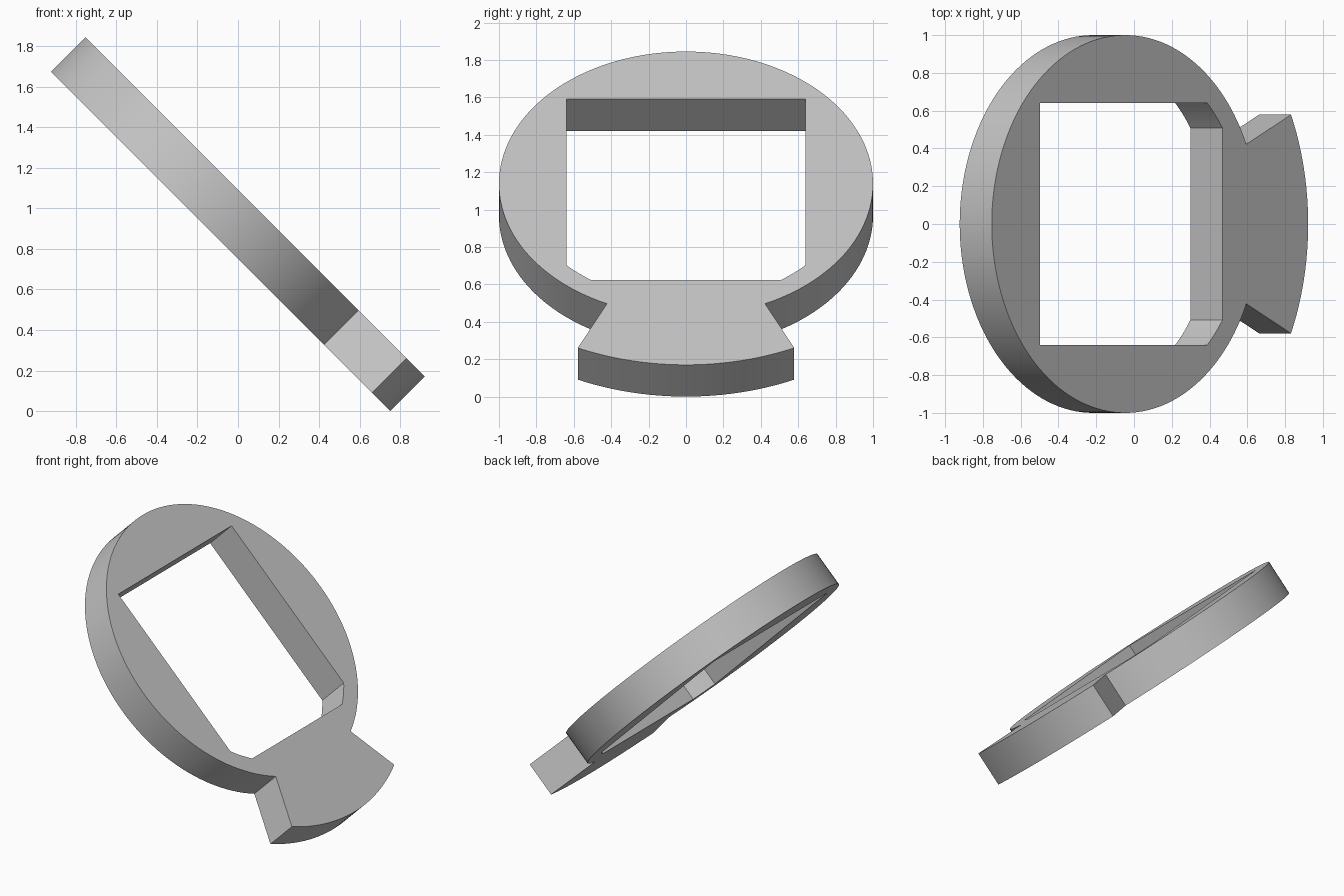
import bpy
import bmesh
from math import radians, cos, sin, acos, asin, degrees
from mathutils import Matrix, Vector

if "Cube" in bpy.data.objects:
    bpy.data.objects.remove(bpy.data.objects["Cube"])

THICKNESS = 0.24
RING_R, TAB_R, TAB_ANGLE = 1.0, 1.369, 25
HOLE_HALF, HOLE_END, CORNER_R = 0.64, 0.727, 0.887


def arc(radius, start, end, steps):
    """Points on an arc around the ring centre, angles in degrees."""
    angles = [radians(start + (end - start) * i / steps) for i in range(steps + 1)]
    return [(radius * cos(a), radius * sin(a)) for a in angles]


def add_loop(bm, points):
    verts = [bm.verts.new((x, y, 0)) for x, y in points]
    return [bm.edges.new((a, b)) for a, b in zip(verts, verts[1:] + verts[:1])]


# Outline: round ring plus a flared tab with a concentric end
outline = arc(RING_R, TAB_ANGLE, 360 - TAB_ANGLE, 124)
outline += arc(TAB_R, -TAB_ANGLE, TAB_ANGLE, 24)

# Window: square at the upper end, rounded off corners at the tab end
a0 = degrees(acos(HOLE_END / CORNER_R))
a1 = degrees(asin(HOLE_HALF / CORNER_R))
corner = arc(CORNER_R, a0, a1, 6)
window = corner + [(-HOLE_HALF, HOLE_HALF), (-HOLE_HALF, -HOLE_HALF)]
window += [(x, -y) for x, y in reversed(corner)]

# Fill between the two loops and give the plate its thickness
bm = bmesh.new()
edges = add_loop(bm, outline) + add_loop(bm, window)
bmesh.ops.triangle_fill(bm, edges=edges, use_beauty=True, normal=Vector((0, 0, 1)))
solid = bmesh.ops.extrude_face_region(bm, geom=bm.faces[:], use_keep_orig=True)
moved = [g for g in solid["geom"] if isinstance(g, bmesh.types.BMVert)]
bmesh.ops.translate(bm, verts=moved, vec=(0, 0, -THICKNESS))
bmesh.ops.recalc_face_normals(bm, faces=bm.faces[:])

# Lean the plate so that the tab touches the ground
tilt = Matrix.Translation((-0.046, 0, 1.138)) @ Matrix.Rotation(radians(45), 4, "Y")
bmesh.ops.transform(bm, matrix=tilt, verts=bm.verts[:])

mesh = bpy.data.meshes.new("tabbed_ring_plate")
bm.to_mesh(mesh)
bm.free()
plate = bpy.data.objects.new("tabbed_ring_plate", mesh)
bpy.context.collection.objects.link(plate)

# Plain grey material
grey = bpy.data.materials.new("light_grey")
grey.use_nodes = True
colour = (0.55, 0.55, 0.55, 1)
grey.diffuse_color = colour
grey.node_tree.nodes["Principled BSDF"].inputs["Base Color"].default_value = colour
mesh.materials.append(grey)

bpy.ops.object.select_all(action="DESELECT")
plate.select_set(True)
bpy.context.view_layer.objects.active = plate
bpy.ops.object.shade_smooth_by_angle(angle=radians(20))
